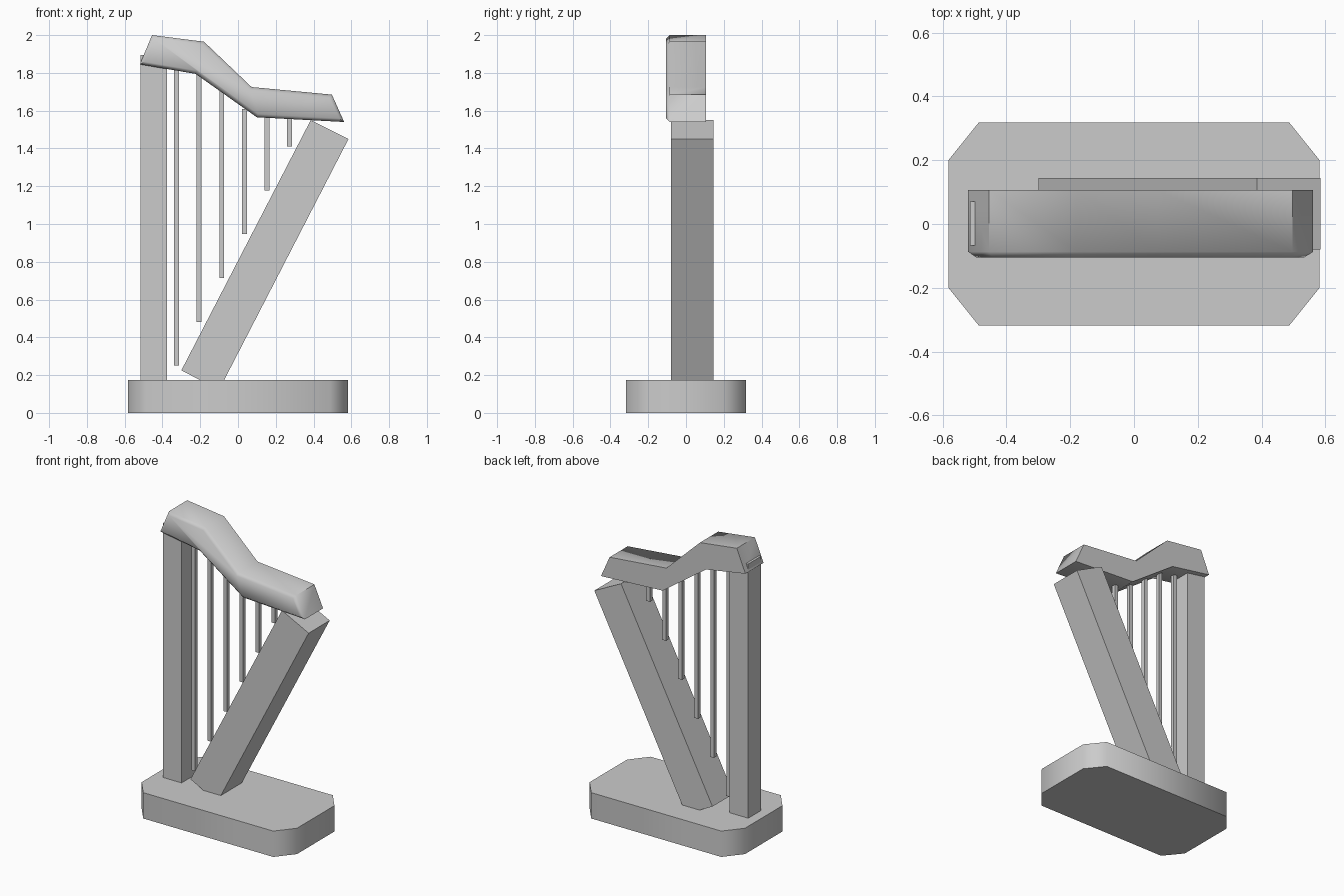
import bpy, bmesh
from math import radians
from mathutils import Vector

cube = bpy.data.objects.get("Cube")
if cube:
    bpy.data.objects.remove(cube, do_unlink=True)

grey = bpy.data.materials.new("plain grey")
grey.use_nodes = True
grey.diffuse_color = (0.6, 0.6, 0.6, 1)
bsdf = next(n for n in grey.node_tree.nodes if n.type == 'BSDF_PRINCIPLED')
bsdf.inputs["Base Color"].default_value = grey.diffuse_color


def prism(name, outline, direction, smooth=None, front_bevel=0):
    """Extrude a flat outline along a direction; optionally chamfer its first face."""
    bm = bmesh.new()
    face = bm.faces.new([bm.verts.new(p) for p in outline])
    far = bmesh.ops.extrude_face_region(bm, geom=[face], use_keep_orig=True)["geom"]
    bmesh.ops.translate(bm, vec=Vector(direction),
                        verts=[g for g in far if isinstance(g, bmesh.types.BMVert)])
    bmesh.ops.recalc_face_normals(bm, faces=bm.faces)
    if front_bevel:
        bmesh.ops.bevel(bm, geom=list(face.edges), offset=front_bevel,
                        segments=1, affect='EDGES')
    mesh = bpy.data.meshes.new(name)
    bm.to_mesh(mesh)
    bm.free()
    mesh.materials.append(grey)
    obj = bpy.data.objects.new(name, mesh)
    bpy.context.collection.objects.link(obj)
    if smooth:
        bpy.ops.object.select_all(action='DESELECT')
        obj.select_set(True)
        bpy.context.view_layer.objects.active = obj
        bpy.ops.object.shade_smooth_by_angle(angle=radians(smooth))
    return obj


def side_prism(name, profile, y0, y1, **options):
    """Prism from an (x, z) profile, running from front to back."""
    return prism(name, [(x, y0, z) for x, z in profile], (0, y1 - y0, 0), **options)


def box(name, x0, x1, y0, y1, z0, z1):
    return side_prism(name, [(x0, z0), (x1, z0), (x1, z1), (x0, z1)], y0, y1)


# Base: slab with cut corners
quarter = [(0.582, 0.20), (0.487, 0.318)]
plan = (quarter + [(-x, y) for x, y in reversed(quarter)]
        + [(-x, -y) for x, y in quarter] + [(x, -y) for x, y in reversed(quarter)])
prism("base", [(x, y, 0) for x, y in plan], (0, 0, 0.175), smooth=55)

# Pillar
box("pillar", -0.515, -0.375, -0.068, 0.07, 0.15, 1.895)

# Leaning sound box, its foot sunk into the base
side_prism("sound_box", [(-0.30, 0.225), (-0.10, 0.122), (0.585, 1.45), (0.385, 1.55)],
           -0.08, 0.145)

# Curved neck with a chamfered front
neck = [(-0.52, 1.845), (-0.225, 1.795), (0.10, 1.565), (0.562, 1.54),
        (0.497, 1.685), (0.072, 1.725), (-0.18, 1.965), (-0.455, 2.0)]
side_prism("neck", neck, -0.105, 0.107, smooth=52, front_bevel=0.018)

# Strings between the neck and the sound box
for i in range(6):
    x = -0.325 + 0.1195 * i
    foot = 0.25 + 0.232 * i
    head = 1.84 - 0.045 * i
    if i > 2:
        head = 1.61
    box(f"string_{i + 1}", x - 0.013, x + 0.013, -0.013, 0.013, foot, head)
